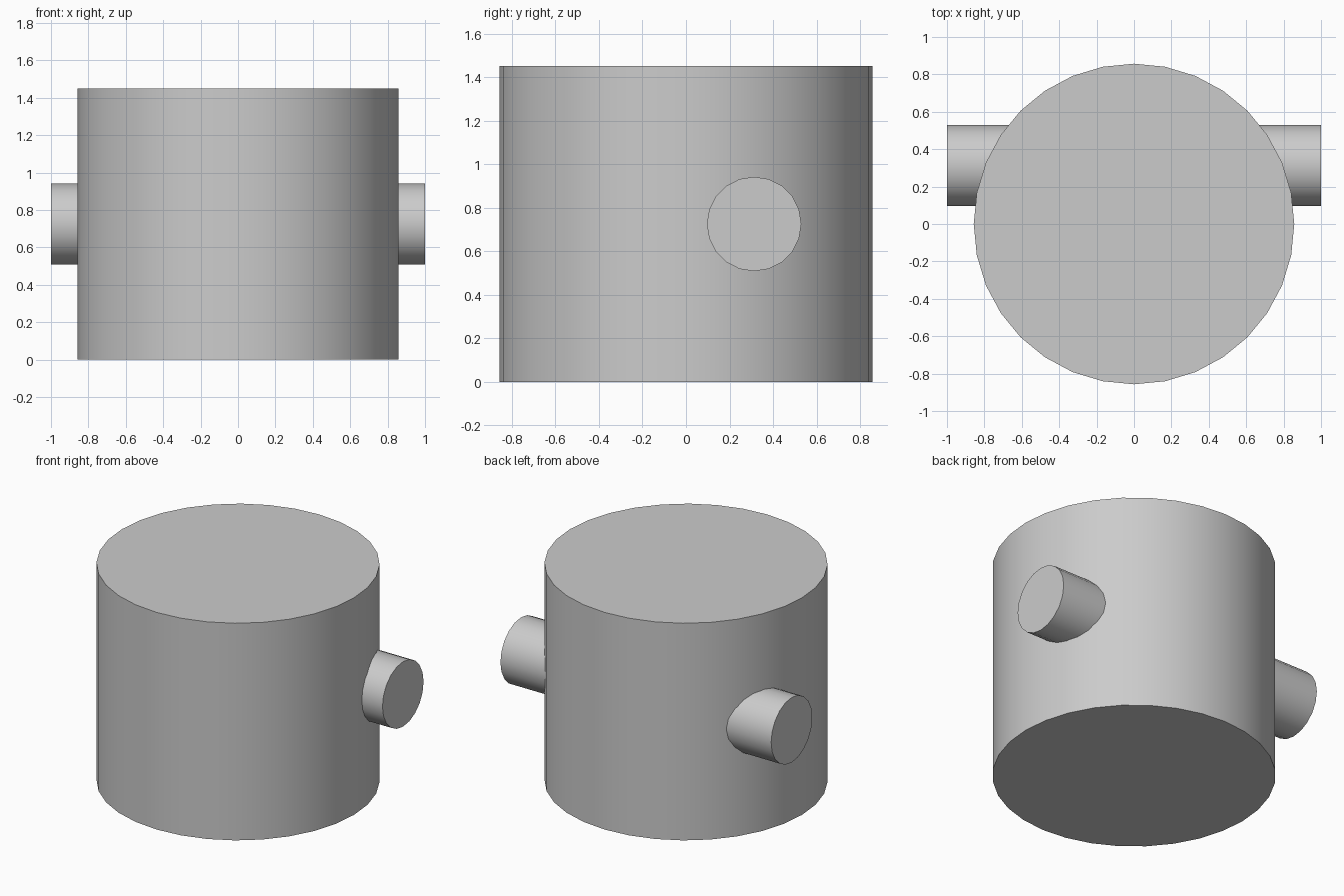
import bpy
import math

cube = bpy.data.objects.get("Cube")
if cube:
    bpy.data.objects.remove(cube, do_unlink=True)

RADIUS, HEIGHT = 0.857, 1.45
PEG_RADIUS, PEG_Y, PEG_INNER = 0.217, 0.313, 0.6

grey = bpy.data.materials.new("plain grey")
grey.use_nodes = True
colour = (0.6, 0.6, 0.6, 1)
grey.diffuse_color = colour
grey.node_tree.nodes["Principled BSDF"].inputs["Base Color"].default_value = colour


def cylinder(name, sides, radius, depth, location, rotation=(0, 0, 0)):
    bpy.ops.mesh.primitive_cylinder_add(
        vertices=sides, radius=radius, depth=depth,
        location=location, rotation=rotation)
    obj = bpy.context.object
    obj.name = name
    obj.data.materials.append(grey)
    bpy.ops.object.shade_smooth_by_angle(angle=math.radians(30))
    return obj


# Drum body
cylinder("drum_body", 32, RADIUS, HEIGHT, (0, 0, HEIGHT / 2))

# Round pegs on both sides, set towards the back
for name, side in (("left_peg", 1), ("right_peg", -1)):
    cylinder(name, 20, PEG_RADIUS, 1 - PEG_INNER,
             (side * (1 + PEG_INNER) / 2, PEG_Y, HEIGHT / 2),
             (0, math.pi / 2, 0))
